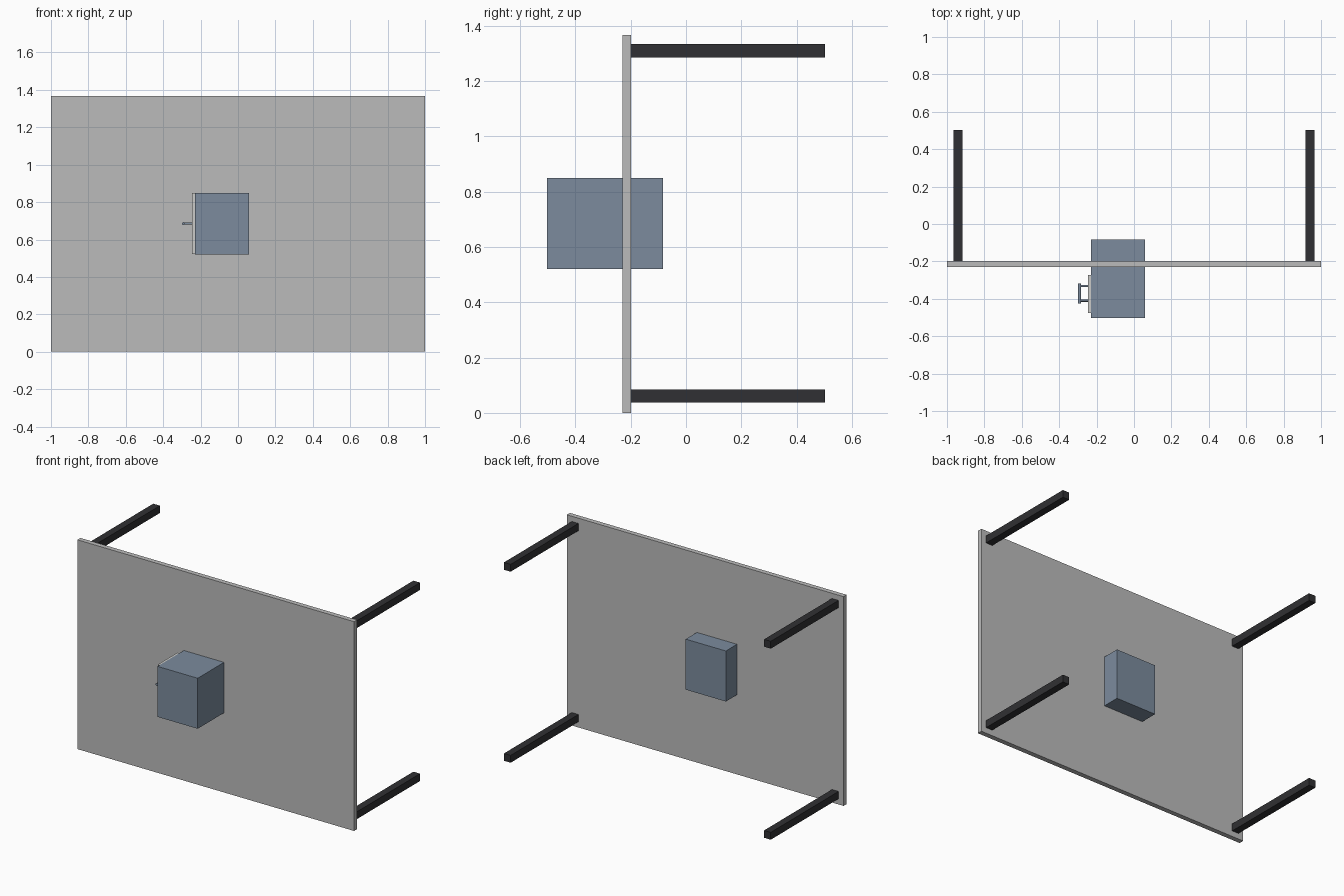
import bpy
from mathutils import Vector

cube = bpy.data.objects.get("Cube")
if cube:
    bpy.data.objects.remove(cube, do_unlink=True)


def material(name, rgb):
    m = bpy.data.materials.new(name)
    m.use_nodes = True
    color = (*rgb, 1)
    m.diffuse_color = color
    m.node_tree.nodes["Principled BSDF"].inputs["Base Color"].default_value = color
    return m


grey = material("board grey", (0.5, 0.5, 0.5))
dark = material("leg charcoal", (0.03, 0.03, 0.033))
blue = material("slate blue", (0.2, 0.26, 0.34))
pale = material("pale grey", (0.6, 0.6, 0.58))


def box(name, low, high, mat):
    """Box between two opposite corners."""
    low, high = Vector(low), Vector(high)
    bpy.ops.mesh.primitive_cube_add(size=1, location=(low + high) / 2)
    ob = bpy.context.object
    ob.name = name
    ob.scale = high - low
    bpy.ops.object.transform_apply(location=False, rotation=False, scale=True)
    ob.data.materials.append(mat)
    return ob


def rod(name, start, end, radius, mat):
    """Round rod between two points."""
    start, end = Vector(start), Vector(end)
    axis = end - start
    bpy.ops.mesh.primitive_cylinder_add(
        vertices=16, radius=radius, depth=axis.length, location=(start + end) / 2,
        rotation=axis.to_track_quat("Z", "Y").to_euler())
    ob = bpy.context.object
    ob.name = name
    bpy.ops.object.shade_smooth_by_angle()
    ob.data.materials.append(mat)
    return ob


# Upright board
box("board", (-1, -0.23, 0), (1, -0.198, 1.367), grey)

# Four square legs reaching backwards
for side, x in (("right", -0.94), ("left", 0.94)):
    for level, z in (("lower", 0.061), ("upper", 1.309)):
        box(f"{level}_{side}_leg", (x - 0.024, -0.198, z - 0.024),
            (x + 0.024, 0.502, z + 0.024), dark)

# Cabinet through the board, with a drawer panel on its right side
box("cabinet", (-0.23, -0.502, 0.52), (0.06, -0.083, 0.85), blue)
box("drawer_panel", (-0.246, -0.476, 0.522), (-0.23, -0.272, 0.848), pale)

# Handle: two posts and a grip
z = 0.685
for name, y in (("front", -0.41), ("back", -0.332)):
    rod(f"{name}_handle_post", (-0.246, y, z), (-0.291, y, z), 0.006, blue)
rod("handle_grip", (-0.291, -0.424, z), (-0.291, -0.318, z), 0.008, blue)
